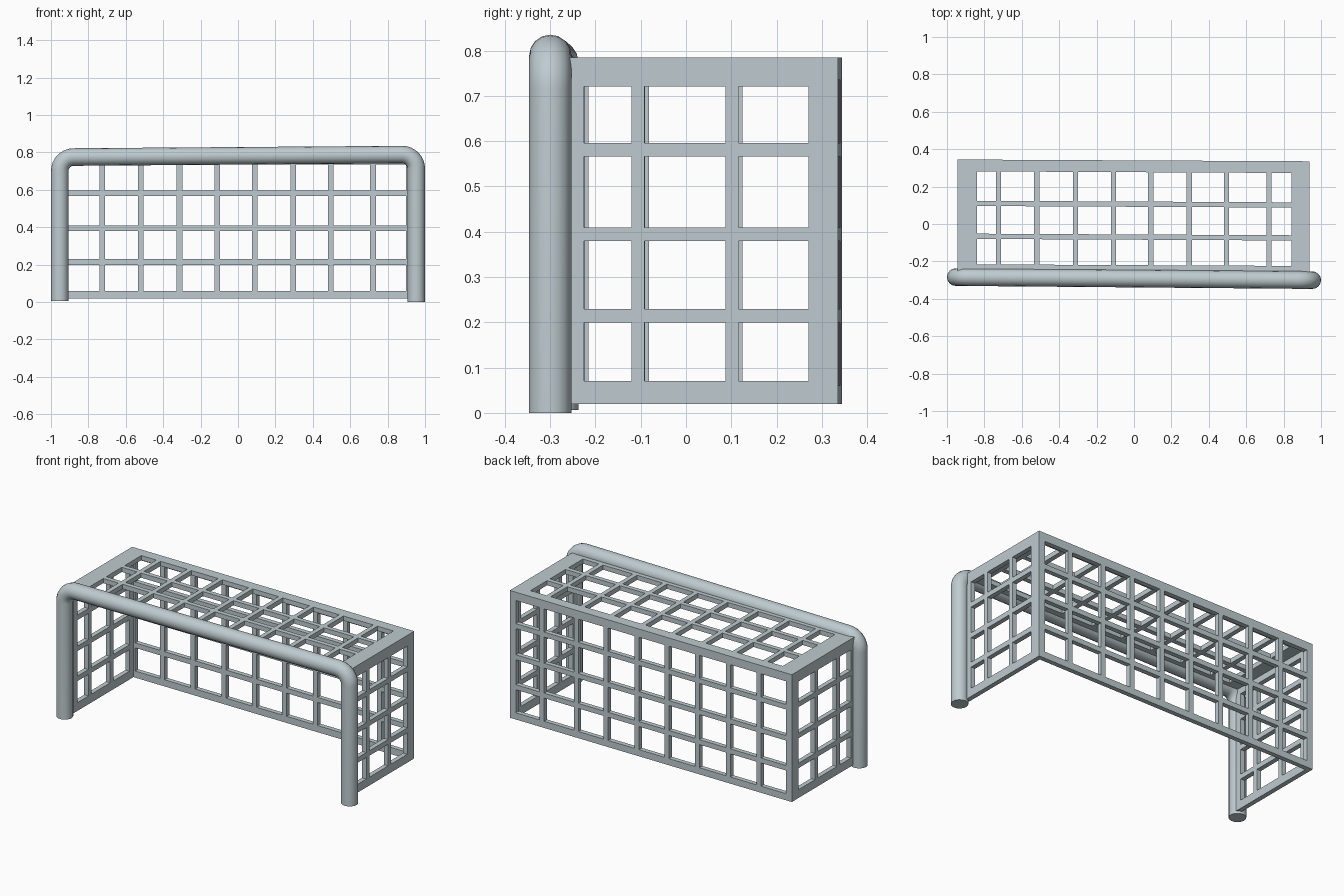
import bpy, bmesh, math
from mathutils import Vector

if "Cube" in bpy.data.objects:
    bpy.data.objects.remove(bpy.data.objects["Cube"])

grey = bpy.data.materials.new("pale steel grey")
grey.diffuse_color = (0.52, 0.60, 0.63, 1)
grey.use_nodes = True
grey.node_tree.nodes["Principled BSDF"].inputs["Base Color"].default_value = grey.diffuse_color


def panel(name, us, vs, depth, to_xyz):
    """Grille: break points alternate solid strip / hole in both directions."""
    bm = bmesh.new()
    grid = {(i, j): bm.verts.new(to_xyz(u, v, depth[0]))
            for i, u in enumerate(us) for j, v in enumerate(vs)}
    for i in range(len(us) - 1):
        for j in range(len(vs) - 1):
            if i % 2 == 0 or j % 2 == 0:
                bm.faces.new([grid[i, j], grid[i + 1, j],
                              grid[i + 1, j + 1], grid[i, j + 1]])
    ext = bmesh.ops.extrude_face_region(bm, geom=bm.faces[:], use_keep_orig=True)
    shift = Vector(to_xyz(0, 0, depth[1])) - Vector(to_xyz(0, 0, depth[0]))
    for g in ext["geom"]:
        if isinstance(g, bmesh.types.BMVert):
            g.co += shift
    # slight skew of the whole net frame
    for v in bm.verts:
        v.co.y -= 0.005 * v.co.x
    bmesh.ops.recalc_face_normals(bm, faces=bm.faces[:])
    me = bpy.data.meshes.new(name)
    bm.to_mesh(me)
    bm.free()
    me.materials.append(grey)
    ob = bpy.data.objects.new(name, me)
    bpy.context.collection.objects.link(ob)
    return ob


def strips(lo, lo_in, centres, width, hi_in, hi):
    pts = [lo, lo_in]
    for c in centres:
        pts += [c - width / 2, c + width / 2]
    return pts + [hi_in, hi]


T = 0.028                      # grille thickness
X0, X1, YB, ZB, ZT = -0.945, 0.937, 0.34, 0.02, 0.785
cols = [-0.725, -0.52, -0.313, -0.11, 0.09, 0.296, 0.495, 0.722]
rows = [0.214, 0.394, 0.581]

# top grille
panel("top_net", strips(X0, -0.84, cols, 0.028, 0.843, X1),
      strips(-0.27, -0.22, [-0.07, 0.106], 0.028, 0.277, YB),
      (ZT - T, ZT), lambda u, v, d: (u, v, d))

# back grille
panel("back_net", strips(X0 + T, X0 + T + 0.012, cols, 0.03, X1 - T - 0.012, X1 - T),
      strips(ZB, 0.06, rows, 0.03, 0.735, ZT - T),
      (YB - T, YB), lambda u, v, d: (u, d, v))

# side grilles
for name, x in (("left_net", X0), ("right_net", X1 - T)):
    panel(name, strips(-0.27, -0.22, [-0.101, 0.106], 0.029, 0.275, YB),
          strips(ZB, 0.07, rows, 0.03, 0.72, ZT - T),
          (x, x + T), lambda u, v, d: (d, u, v))

# front frame: bent tube with rounded top corners
R, B = 0.047, 0.075
xl, xr, zl, zr = -0.953, 0.953, 0.775, 0.788
path = [(xl, 0.008), (xl, 0.0)]
path = [(xl, 0.006)]
for k in range(9):
    a = math.pi - k * math.pi / 16
    path.append((xl + B + B * math.cos(a), zl - B + B * math.sin(a)))
for k in range(9):
    a = math.pi / 2 - k * math.pi / 16
    path.append((xr - B + B * math.cos(a), zr - B + B * math.sin(a)))
path.append((xr, 0.0))

cu = bpy.data.curves.new("front_frame", "CURVE")
cu.dimensions = "3D"
cu.bevel_depth = R
cu.bevel_resolution = 6
cu.use_fill_caps = True
sp = cu.splines.new("POLY")
sp.points.add(len(path) - 1)
for p, (x, z) in zip(sp.points, path):
    p.co = (x, -0.292 - 0.0085 * x, z, 1)
cu.materials.append(grey)
frame = bpy.data.objects.new("front_frame", cu)
bpy.context.collection.objects.link(frame)
bpy.context.view_layer.objects.active = frame
frame.select_set(True)
bpy.ops.object.convert(target="MESH")
bpy.ops.object.shade_smooth_by_angle(angle=math.radians(40))
